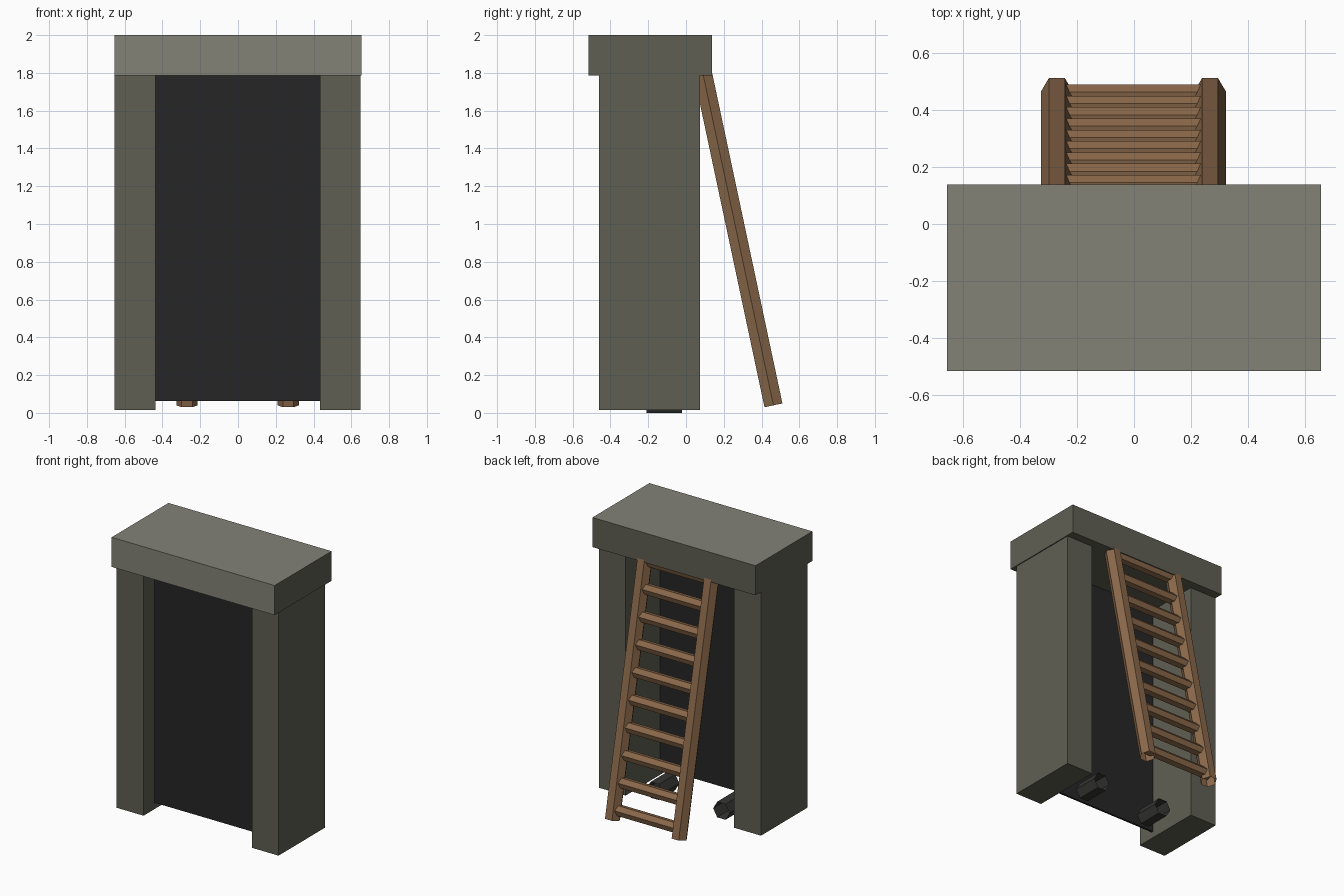
import bpy, bmesh, math
from mathutils import Matrix, Vector

if "Cube" in bpy.data.objects:
    bpy.data.objects.remove(bpy.data.objects["Cube"])


def material(name, rgb):
    lin = [((c / 255 + 0.055) / 1.055) ** 2.4 for c in rgb]
    m = bpy.data.materials.new(name)
    m.diffuse_color = (*lin, 1)
    m.use_nodes = True
    m.node_tree.nodes["Principled BSDF"].inputs["Base Color"].default_value = m.diffuse_color
    return m


DARK = material("dark stone", (95, 95, 84))
LIGHT = material("light stone", (130, 130, 119))
BLACK = material("black panel", (38, 38, 38))
IRON = material("dark iron", (54, 55, 51))
WOOD = material("wood", (138, 104, 74))


def finish(name, bm, *mats):
    me = bpy.data.meshes.new(name)
    bm.normal_update()
    bm.to_mesh(me)
    bm.free()
    for m in mats:
        me.materials.append(m)
    ob = bpy.data.objects.new(name, me)
    bpy.context.collection.objects.link(ob)
    return ob


def box(name, lo, hi, *mats):
    lo, hi = Vector(lo), Vector(hi)
    bm = bmesh.new()
    bmesh.ops.create_cube(bm, size=1, matrix=Matrix.Translation((lo + hi) / 2)
                          @ Matrix.Diagonal((*(hi - lo), 1)))
    return finish(name, bm, *mats)


def hex_tube(name, a, b, side, radius, mat):
    """Open six-sided tube from a to b with one corner pointing along side."""
    a, b = Vector(a), Vector(b)
    axis = (b - a).normalized()
    u = Vector(side).normalized()
    v = axis.cross(u)
    bm = bmesh.new()
    rings = []
    for p in (a, b):
        rings.append([bm.verts.new(p + radius * (math.cos(t) * u + math.sin(t) * v))
                      for t in (i * math.pi / 3 for i in range(6))])
    for i in range(6):
        j = (i + 1) % 6
        bm.faces.new((rings[0][i], rings[0][j], rings[1][j], rings[1][i]))
    return finish(name, bm, mat)


# Stone pillars
box("left_pillar", (-0.655, -0.46, 0.015), (-0.437, 0.075, 1.785), DARK)
box("right_pillar", (0.433, -0.46, 0.015), (0.648, 0.075, 1.785), DARK)

# Lintel, lighter on the top and front
lintel = box("lintel", (-0.655, -0.515, 1.785), (0.655, 0.138, 2.0), DARK, LIGHT)
for f in lintel.data.polygons:
    f.material_index = int(f.normal.z > 0.5 or f.normal.y < -0.5)

# Dark recessed panel
box("panel", (-0.437, -0.335, 0.062), (0.433, -0.32, 1.785), BLACK)

# Ladder leaning on the back
LEAN = 0.2126
foot = Vector((0, 0.463, 0.04))


def on_ladder(x, z):
    return (x, foot.y - (z - foot.z) * LEAN, z)


normal = Vector((0, 1, LEAN))
for side, x in (("left", -0.270), ("right", 0.266)):
    hex_tube(side + "_ladder_rail", on_ladder(x, foot.z), on_ladder(x, 1.82),
             (1, 0, 0), 0.056, WOOD)
    # Floor tube below the opening
    hex_tube(side + "_floor_tube", (x, -0.21, 0.057), (x, -0.02, 0.057),
             (1, 0, 0), 0.0658, IRON)
for i in range(10):
    z = 0.107 + i * 0.186
    hex_tube(f"ladder_rung_{i + 1}", on_ladder(-0.28, z), on_ladder(0.276, z),
             normal, 0.04, WOOD)
